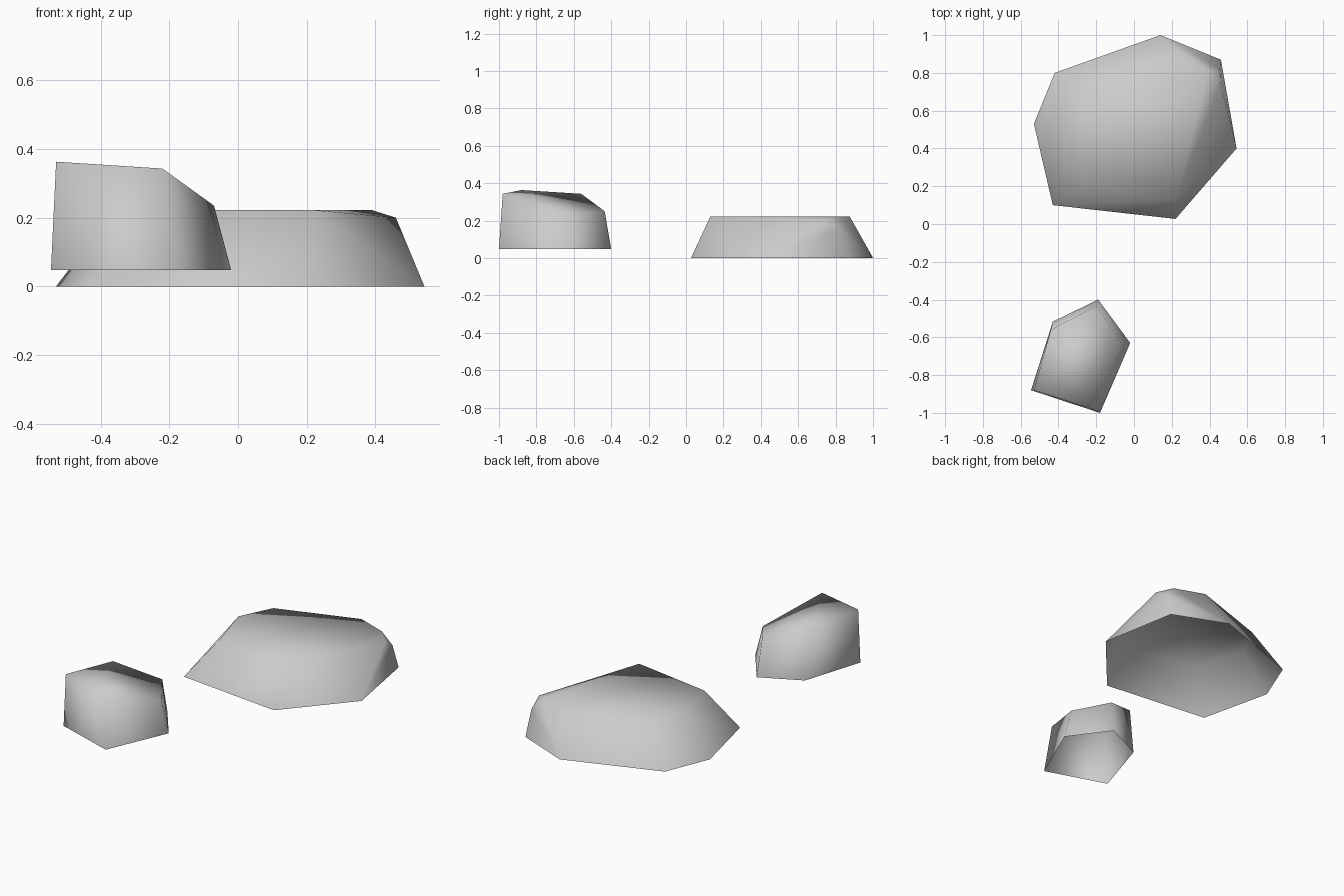
import bpy
import bmesh
from math import radians

cube = bpy.data.objects.get("Cube")
if cube:
    bpy.data.objects.remove(cube, do_unlink=True)

# Single stone colour
stone = bpy.data.materials.new("grey_stone")
stone.use_nodes = True
grey = (0.6, 0.6, 0.6, 1)
stone.diffuse_color = grey
bsdf = next(n for n in stone.node_tree.nodes if n.type == 'BSDF_PRINCIPLED')
bsdf.inputs["Base Color"].default_value = grey


def rock(name, floor, base, crown):
    """Faceted boulder shell: hull of a footprint and a chipped crown, open below."""
    bm = bmesh.new()
    for x, y in base:
        bm.verts.new((x, y, floor))
    for p in crown:
        bm.verts.new(p)
    bmesh.ops.convex_hull(bm, input=bm.verts[:])
    bmesh.ops.dissolve_limit(bm, angle_limit=radians(1),
                             verts=bm.verts[:], edges=bm.edges[:])
    bmesh.ops.recalc_face_normals(bm, faces=bm.faces[:])
    # Open underside
    under = [f for f in bm.faces if f.normal.z < -0.9]
    bmesh.ops.delete(bm, geom=under, context='FACES')
    for f in bm.faces:
        f.smooth = True
    mesh = bpy.data.meshes.new(name)
    bm.to_mesh(mesh)
    bm.free()
    mesh.materials.append(stone)
    obj = bpy.data.objects.new(name, mesh)
    bpy.context.collection.objects.link(obj)
    return obj


# Wide low boulder at the back, one chipped corner
rock("large_rock", 0,
     [(-.43, .10), (.22, .027), (.543, .40), (.46, .87),
      (.14, 1.0), (-.42, .80), (-.53, .53)],
     [(-.27, .21, .222), (.22, .13, .222), (.46, .74, .20), (.455, .82, .15),
      (.39, .81, .222), (.21, .875, .222), (-.265, .715, .222), (-.36, .52, .222)])

# Small upright boulder at the front, sloping top
rock("small_rock", .048,
     [(-.545, -.88), (-.18, -1.0), (-.02, -.63), (-.19, -.40), (-.43, -.517)],
     [(-.53, -.88, .363), (-.22, -.98, .343), (-.07, -.63, .235),
      (-.20, -.435, .25), (-.44, -.56, .343)])
